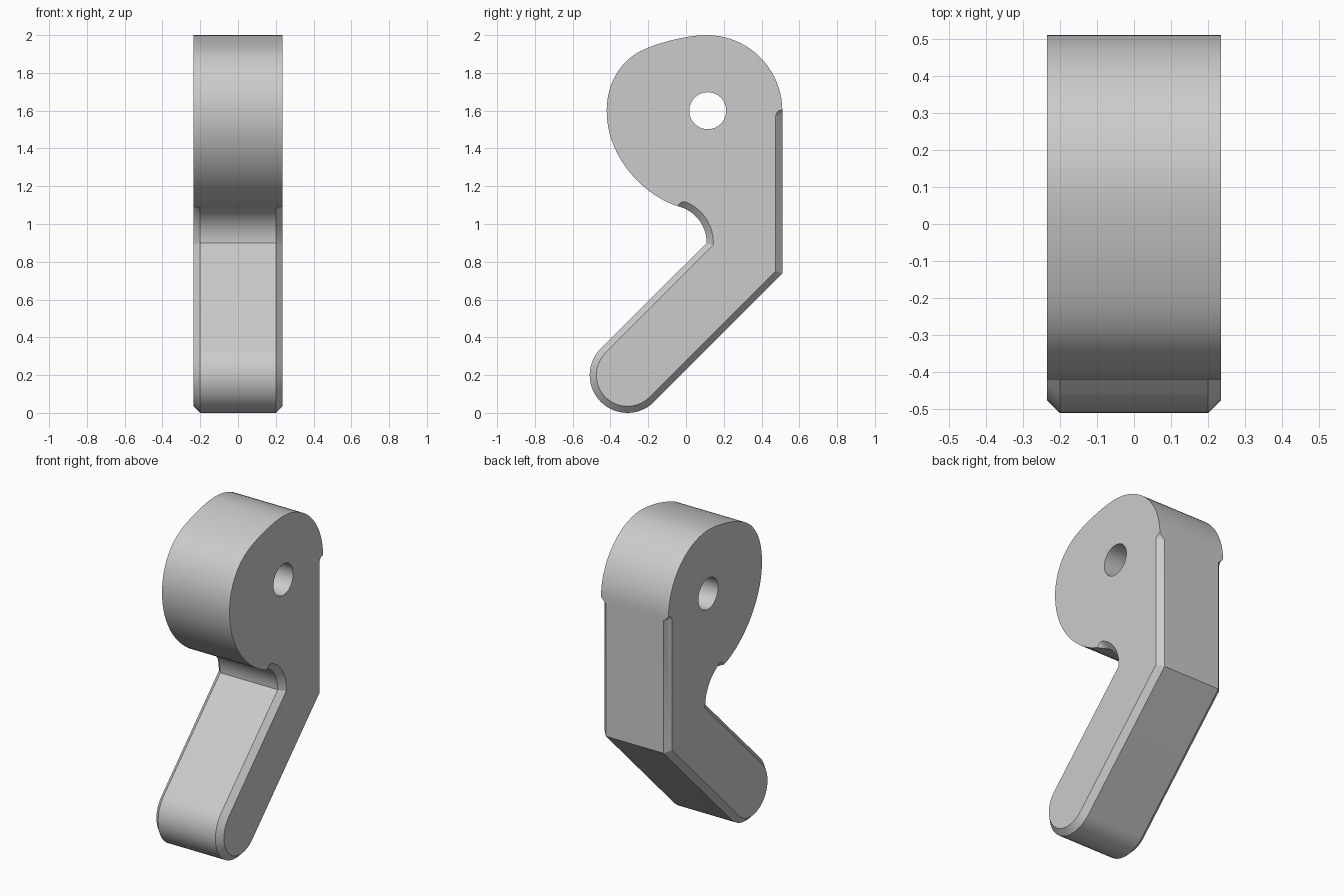
import bpy
import bmesh
from math import cos, sin, radians, atan2, degrees, sqrt
from mathutils import Vector
from mathutils.geometry import interpolate_bezier

cube = bpy.data.objects.get("Cube")
if cube:
    bpy.data.objects.remove(cube, do_unlink=True)

HALF = 0.235      # half thickness
CH = 0.035        # chamfer size


def arc(centre, r, a0, a1, n):
    """Points (y, z) on an arc, angles in degrees."""
    return [Vector((centre[0] + r * cos(radians(a0 + (a1 - a0) * i / n)),
                    centre[1] + r * sin(radians(a0 + (a1 - a0) * i / n))))
            for i in range(n + 1)]


def bezier(a, b, c, d, n=14):
    return [Vector(p[:2]) for p in interpolate_bezier(*(Vector(q) for q in (a, b, c, d)), n)][1:]


# Cam head: round back and crown, then a bulging front
cam = arc((0.11, 1.6), 0.4, 0, 90, 20)
cam += bezier((0.11, 2), (0, 2), (-0.17, 1.955), (-0.25, 1.91))
cam += bezier((-0.25, 1.91), (-0.36, 1.85), (-0.42, 1.73), (-0.42, 1.6))
cam += bezier((-0.42, 1.6), (-0.42, 1.335), (-0.2, 1.13), (-0.01, 1.083), 20)
neck_end = cam[-1]
cam = [p for p in cam if (p - neck_end).length > CH * 1.2]
run_in = neck_end + (cam[-1] - neck_end).normalized() * CH

# Each pair is (edge point, matching point on the flat side)
pairs = [(p, p) for p in cam]

# Rounded start of the chamfer at the neck
neck = (-0.09, 0.9)
start = neck_end - Vector(neck)
a_neck = degrees(atan2(start.y, start.x))
to_cam = run_in - neck_end
a_cam = degrees(atan2(to_cam.y, to_cam.x))
pairs.append((run_in, run_in))
pairs += [(neck_end, p) for p in arc(neck_end, CH, a_cam, a_neck, 8)]

# Hollow neck, with a mitred corner where it meets the arm
edge = arc(neck, start.length, a_neck, 0, 12)
flat = arc(neck, start.length + CH, a_neck, -3, 12)
pairs += list(zip(edge, flat))[1:]

# Rounded arm tip
tip = (-0.31, 0.2)
pairs += zip(arc(tip, 0.2, 135, 315, 28), arc(tip, 0.2 - CH, 135, 315, 28))

# Heel and straight back, ending in a rounded chamfer
back = 0.51
heel = tip[1] - tip[0] + back - 0.2 * sqrt(2)
pairs.append((Vector((back, heel)), Vector((back - CH, heel + CH * (sqrt(2) - 1)))))
top = Vector((back, 1.57))
pairs += [(top, p) for p in arc(top, CH, 180, 90, 8)]

# Solid lever: edge loops, chamfer loops and a through hole
bm = bmesh.new()


def loop(points, x):
    return [bm.verts.new((x, p.x, p.y)) for p in points]


def skin(a, b):
    n = len(a)
    for i in range(n):
        j = (i + 1) % n
        bm.faces.new((a[i], a[j], b[j], b[i]))


edge = [p[0] for p in pairs]
flat = [p[1] for p in pairs]
rings = [loop(flat, -HALF), loop(edge, CH - HALF), loop(edge, HALF - CH), loop(flat, HALF)]
for a, b in zip(rings, rings[1:]):
    skin(a, b)
hole = arc((0.115, 1.6), 0.098, 0, 360, 32)[:-1]
bores = [loop(hole, -HALF), loop(hole, HALF)]
skin(bores[1], bores[0])
bmesh.ops.remove_doubles(bm, verts=bm.verts, dist=0.0005)
bmesh.ops.dissolve_degenerate(bm, dist=0.0001, edges=bm.edges)

# Flat sides around the hole
for side in (-1, 1):
    rim = [e for e in bm.edges if e.is_boundary and e.verts[0].co.x * side > 0]
    bmesh.ops.triangle_fill(bm, use_beauty=True, edges=rim, normal=(side, 0, 0))
bmesh.ops.recalc_face_normals(bm, faces=bm.faces)

mesh = bpy.data.meshes.new("cam_lever")
bm.to_mesh(mesh)
bm.free()
lever = bpy.data.objects.new("cam_lever", mesh)
bpy.context.collection.objects.link(lever)

grey = bpy.data.materials.new("plain_grey")
grey.use_nodes = True
colour = (0.6, 0.6, 0.6, 1)
grey.diffuse_color = colour
grey.node_tree.nodes["Principled BSDF"].inputs["Base Color"].default_value = colour
mesh.materials.append(grey)

bpy.ops.object.select_all(action="DESELECT")
lever.select_set(True)
bpy.context.view_layer.objects.active = lever
bpy.ops.object.shade_smooth_by_angle(angle=radians(25))
